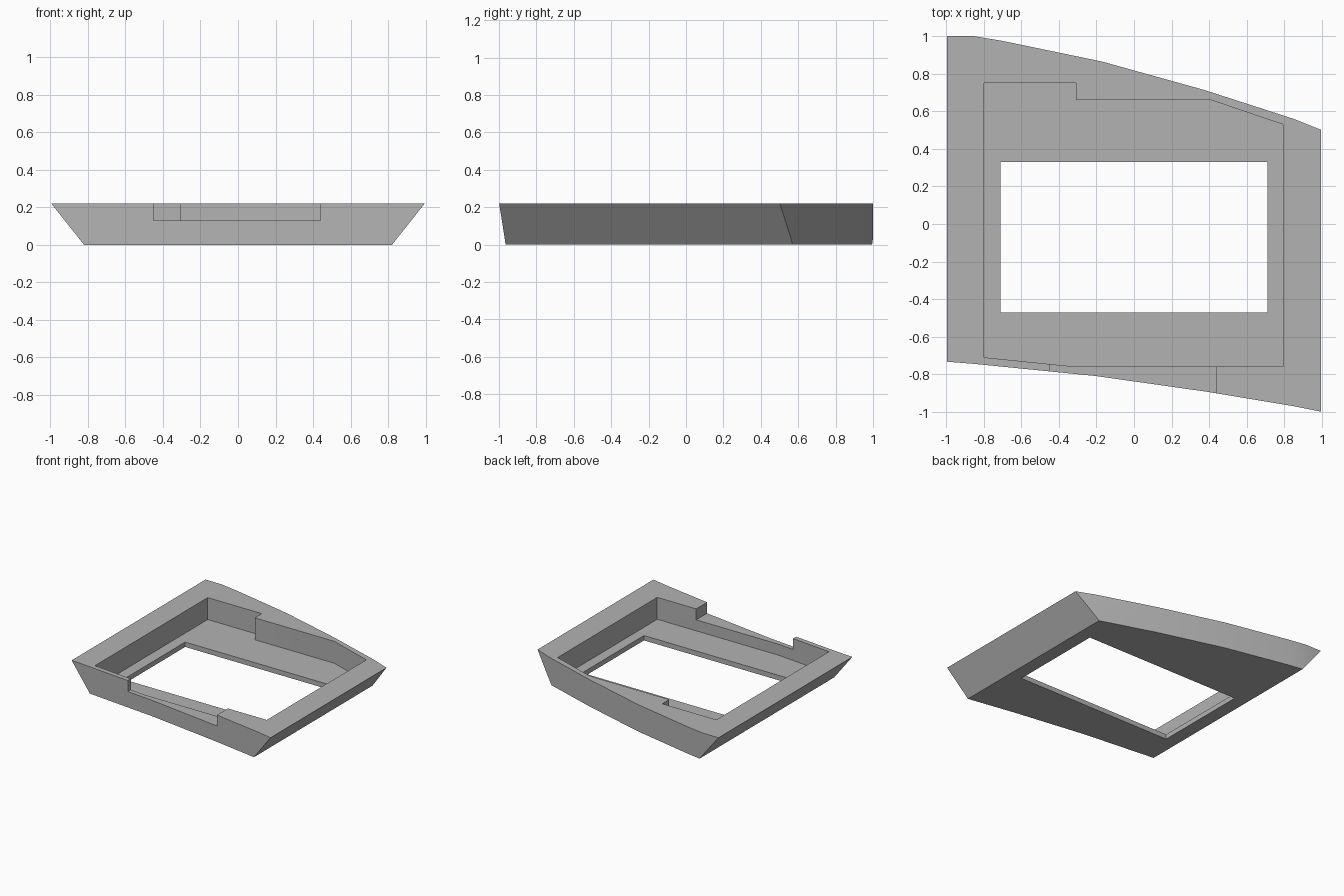
import bpy
import bmesh
from mathutils import Vector

cube = bpy.data.objects.get("Cube")
if cube:
    bpy.data.objects.remove(cube, do_unlink=True)

HEIGHT, FLOOR, NOTCH_Z = 0.22, 0.04, 0.13
RIM_X, BASE_X = 0.995, 0.82

grey = bpy.data.materials.new("mid_grey")
grey.use_nodes = True
colour = (0.45, 0.45, 0.45, 1)
grey.diffuse_color = colour
grey.node_tree.nodes["Principled BSDF"].inputs["Base Color"].default_value = colour


def prism(name, outline, z0, z1, cuts=()):
    """Extrude a plan outline upwards, then trim it with (point, normal) planes."""
    bm = bmesh.new()
    face = bm.faces.new([bm.verts.new((x, y, z0)) for x, y in outline])
    top = bmesh.ops.extrude_face_region(bm, geom=[face])["geom"]
    moved = [v for v in top if isinstance(v, bmesh.types.BMVert)]
    bmesh.ops.translate(bm, verts=moved, vec=(0, 0, z1 - z0))
    for point, normal in cuts:
        geom = bm.verts[:] + bm.edges[:] + bm.faces[:]
        cut = bmesh.ops.bisect_plane(bm, geom=geom, plane_co=point,
                                     plane_no=normal, clear_outer=True)
        edges = [e for e in cut["geom_cut"] if isinstance(e, bmesh.types.BMEdge)]
        bmesh.ops.holes_fill(bm, edges=edges, sides=0)
    bmesh.ops.recalc_face_normals(bm, faces=bm.faces[:])
    mesh = bpy.data.meshes.new(name)
    bm.to_mesh(mesh)
    bm.free()
    mesh.materials.append(grey)
    obj = bpy.data.objects.new(name, mesh)
    bpy.context.collection.objects.link(obj)
    return obj


def rectangle(x0, x1, y0, y1):
    return [(x0, y0), (x1, y0), (x1, y1), (x0, y1)]


def carve(body, cutter):
    """Subtract the cutter and discard it."""
    mod = body.modifiers.new(cutter.name, "BOOLEAN")
    mod.operation, mod.solver, mod.object = "DIFFERENCE", "EXACT", cutter
    bpy.context.view_layer.objects.active = body
    bpy.ops.object.modifier_apply(modifier=mod.name)
    bpy.data.objects.remove(cutter, do_unlink=True)


# Tray body: bowed front and back walls, sides sloping in towards the base
front = [(-1.1, -0.725), (-0.85, -0.745), (-0.2, -0.81),
         (0.4, -0.895), (0.85, -0.97), (1.1, -1.02)]
back = [(1.1, 0.46), (0.85, 0.56), (0.37, 0.715),
        (-0.17, 0.865), (-0.7, 0.975), (-0.85, 1.0), (-1.1, 1.0)]
slopes = [(Vector((side * BASE_X, 0, 0)),
           Vector((side * HEIGHT, 0, BASE_X - RIM_X))) for side in (-1, 1)]
tray = prism("tray_body", front + back, 0, HEIGHT, slopes)

# Stepped recess above the floor
recess = [(-0.8, -0.71), (-0.31, -0.76), (0.793, -0.76), (0.793, 0.53),
          (0.41, 0.66), (-0.31, 0.66), (-0.31, 0.75), (-0.8, 0.75)]
carve(tray, prism("recess_cutter", recess, FLOOR, 0.4))

# Window through the floor
carve(tray, prism("window_cutter", rectangle(-0.71, 0.71, -0.47, 0.33), -0.1, 0.3))

# Notch in the front wall
carve(tray, prism("notch_cutter", rectangle(-0.45, 0.44, -1.1, -0.6), NOTCH_Z, 0.4))

bpy.ops.object.select_all(action="DESELECT")
tray.select_set(True)
bpy.context.view_layer.objects.active = tray
bpy.ops.object.shade_smooth_by_angle()
